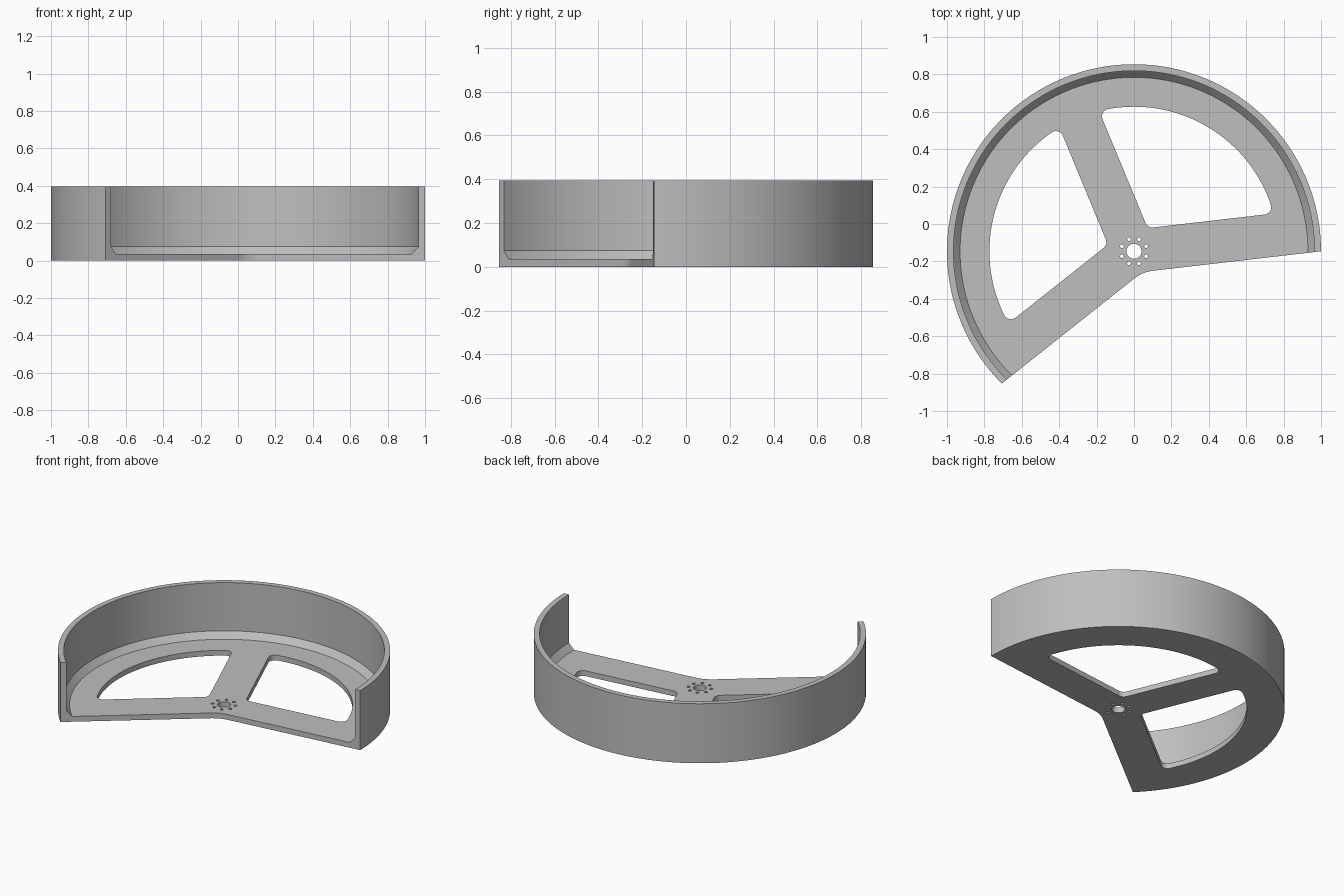
import bpy
import bmesh
from math import sin, cos, asin, sqrt, radians, pi
from mathutils import Vector
from mathutils.geometry import tessellate_polygon

if "Cube" in bpy.data.objects:
    bpy.data.objects.remove(bpy.data.objects["Cube"])

SWEEP = radians(225)
HALF = 0.115            # half width of every arm
FLOOR = 0.035           # floor thickness
HUB = Vector((0, -0.146))
FIRST = asin(HALF)      # arm directions, so the outer arm edges end at the rim corners
ARMS = [FIRST, SWEEP / 2, SWEEP - FIRST]
RIM = [(1, 0), (1, 0.395), (0.965, 0.395), (0.965, 0.075), (0.93, FLOOR)]


def polar(radius, angle):
    return Vector((radius * cos(angle), radius * sin(angle)))


def arc(centre, radius, start, end, steps):
    return [centre + polar(radius, start + (end - start) * i / steps)
            for i in range(steps + 1)]


def rim_arc(radius):
    """Arc cut off at both ends along the outer arm edges."""
    start = FIRST - asin(HALF / radius)
    return arc(Vector((0, 0)), radius, start, SWEEP - start, 120)


def window(a, b, radius=0.773, fillet=0.04):
    """Rounded opening between two neighbouring arms."""
    off = HALF + fillet
    turn = asin(off / (radius - fillet))
    inner = polar(off / sin((b - a) / 2), (a + b) / 2)
    pa, pb = a + turn, b - turn
    return (arc(polar(radius - fillet, pa), fillet, a - pi / 2, pa, 8)
            + arc(Vector((0, 0)), radius, pa, pb, 48)[1:-1]
            + arc(polar(radius - fillet, pb), fillet, pb, b + pi / 2, 8)
            + arc(inner, fillet, b + pi / 2, a + 1.5 * pi, 8))


def circle(centre, radius, steps):
    return arc(centre, radius, 0, 2 * pi, steps)[:-1]


bm = bmesh.new()


def ring(points, z):
    return [bm.verts.new((p.x + HUB.x, p.y + HUB.y, z)) for p in points]


def strip(low, high, closed=False):
    for i in range(len(low) if closed else len(low) - 1):
        j = (i + 1) % len(low)
        bm.faces.new((low[i], low[j], high[j], high[i]))


def fill(loops):
    verts = [v for loop in loops for v in loop]
    for tri in tessellate_polygon([[v.co for v in loop] for loop in loops]):
        if len(set(tri)) == 3:
            bm.faces.new([verts[i] for i in tri])


# Curved wall with the sloped foot, and its two flat ends
rings = [ring(rim_arc(r), z) for r, z in RIM]
for low, high in zip(rings, rings[1:]):
    strip(low, high)
for end in (0, -1):
    bm.faces.new([r[end] for r in rings])

# Front edge of the arms, with a soft inside corner
R = 0.2
bend_centre = polar((R + HALF) / cos(SWEEP / 2 - FIRST - pi / 2), SWEEP / 2 + pi)
bend = arc(bend_centre, R, ARMS[2] - pi / 2, ARMS[0] + pi / 2, 12)
bend_low, bend_high = ring(bend, 0), ring(bend, FLOOR)
strip([rings[0][-1]] + bend_low + [rings[0][0]],
      [rings[-1][-1]] + bend_high + [rings[-1][0]])

# Openings: two windows, the shaft hole and the ring of screw holes
holes = [window(a, b) for a, b in zip(ARMS, ARMS[1:])]
holes.append(circle(Vector((0, 0)), 0.04, 32))
holes += [circle(polar(0.07, radians(22.5 + 45 * k)), 0.01, 12) for k in range(8)]
low_holes = [ring(h, 0) for h in holes]
high_holes = [ring(h, FLOOR) for h in holes]
for low, high in zip(low_holes, high_holes):
    strip(low, high, closed=True)

# Underside and top of the floor
fill([rings[0] + bend_low] + low_holes)
fill([rings[-1] + bend_high] + high_holes)

bmesh.ops.recalc_face_normals(bm, faces=bm.faces)
mesh = bpy.data.meshes.new("spoked_drum_segment")
bm.to_mesh(mesh)
bm.free()

# Plain grey finish
grey = bpy.data.materials.new("plain_grey")
grey.use_nodes = True
colour = (0.52, 0.52, 0.52, 1)
grey.diffuse_color = colour
grey.node_tree.nodes["Principled BSDF"].inputs["Base Color"].default_value = colour
mesh.materials.append(grey)

drum = bpy.data.objects.new("spoked_drum_segment", mesh)
bpy.context.collection.objects.link(drum)
bpy.ops.object.select_all(action="DESELECT")
drum.select_set(True)
bpy.context.view_layer.objects.active = drum
bpy.ops.object.shade_smooth_by_angle(angle=radians(30))
